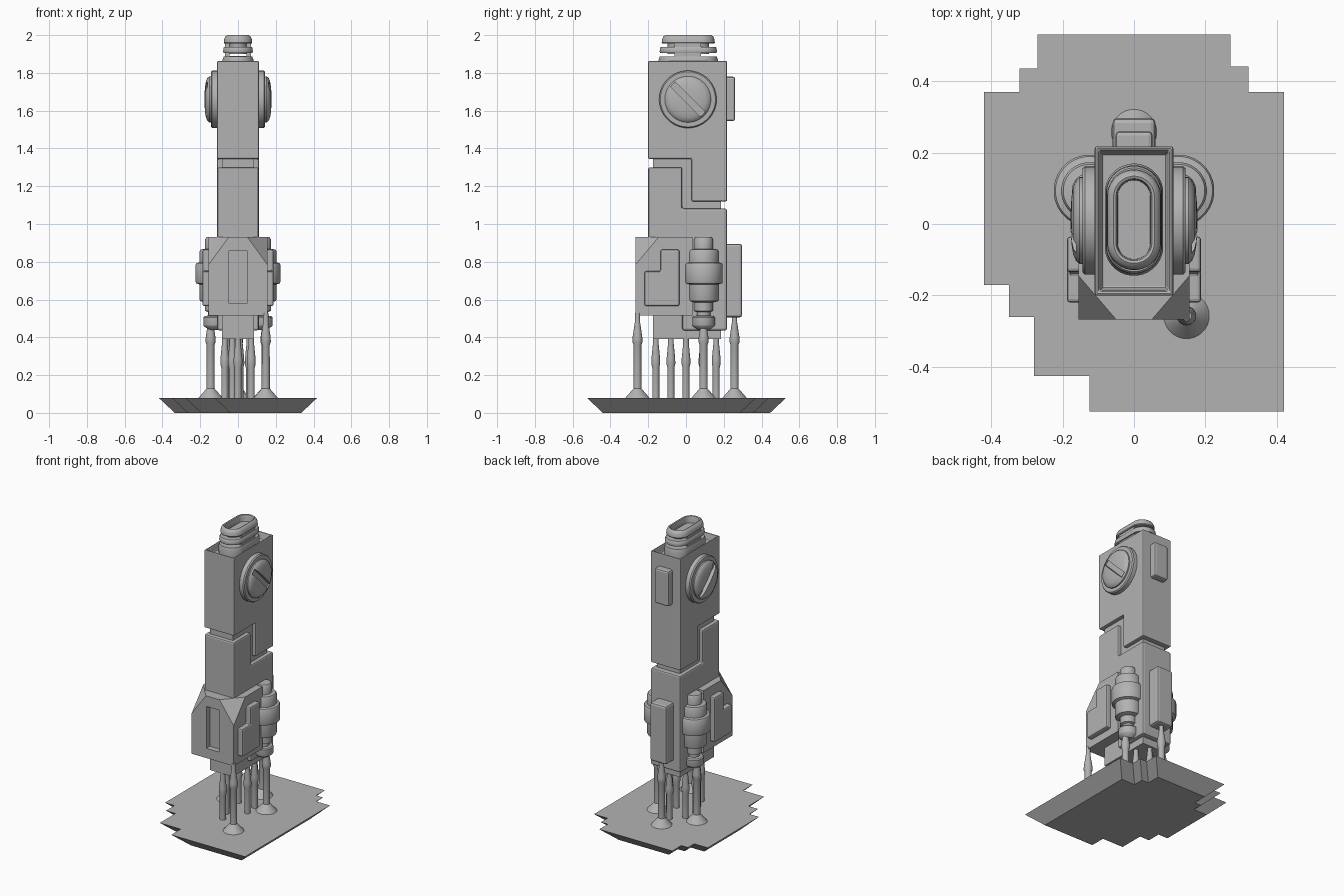
import bpy, bmesh, math
from mathutils import Matrix, Vector

if "Cube" in bpy.data.objects:
    bpy.data.objects.remove(bpy.data.objects["Cube"])

grey = bpy.data.materials.new("plain_grey")
grey.use_nodes = True
GREY = (0.45, 0.45, 0.45, 1)
grey.diffuse_color = GREY
grey.node_tree.nodes["Principled BSDF"].inputs["Base Color"].default_value = GREY


def finish(name, bm, matrix=None, bevel=0, smooth=False):
    if matrix is not None:
        bmesh.ops.transform(bm, matrix=matrix, verts=bm.verts)
    bmesh.ops.recalc_face_normals(bm, faces=bm.faces)
    mesh = bpy.data.meshes.new(name)
    bm.to_mesh(mesh)
    bm.free()
    mesh.materials.append(grey)
    obj = bpy.data.objects.new(name, mesh)
    bpy.context.collection.objects.link(obj)
    if smooth:
        bpy.ops.object.select_all(action='DESELECT')
        obj.select_set(True)
        bpy.context.view_layer.objects.active = obj
        bpy.ops.object.shade_smooth_by_angle(angle=math.radians(35))
    if bevel:
        mod = obj.modifiers.new("Bevel", 'BEVEL')
        mod.width, mod.segments, mod.limit_method = bevel, 2, 'ANGLE'
    return obj


def loft(loops):
    """Closed solid through a list of equal-length point loops."""
    bm = bmesh.new()
    rings = [[bm.verts.new(p) for p in loop] for loop in loops]
    n = len(rings[0])
    for a, b in zip(rings, rings[1:]):
        for i in range(n):
            j = (i + 1) % n
            bm.faces.new((a[i], a[j], b[j], b[i]))
    bm.faces.new(rings[0][::-1])
    bm.faces.new(rings[-1])
    return bm


def stadium(r, z, half=0, n=32):
    """Circle, or an oblong stretched along y by half on each side."""
    angles = [2 * math.pi * (i + 0.5) / n for i in range(n)]
    return [(r * math.cos(a), r * math.sin(a) + math.copysign(half, math.sin(a)), z) for a in angles]


def lathe(name, profile, matrix=None, half=0, n=32):
    return finish(name, loft([stadium(r, z, half, n) for r, z in profile]), matrix, smooth=True)


def prism(profile, x0, x1):
    return loft([[(x, y, z) for y, z in profile] for x in (x0, x1)])


def box(name, x0, x1, y0, y1, z0, z1, bevel=0):
    return finish(name, prism([(y0, z0), (y1, z0), (y1, z1), (y0, z1)], x0, x1), bevel=bevel)


def cut(obj, cutter):
    mod = obj.modifiers.new("Cut", 'BOOLEAN')
    mod.operation, mod.object, mod.solver = 'DIFFERENCE', cutter, 'EXACT'
    depsgraph = bpy.context.evaluated_depsgraph_get()
    mesh = bpy.data.meshes.new_from_object(obj.evaluated_get(depsgraph))
    obj.modifiers.clear()
    obj.data = mesh
    bpy.data.objects.remove(cutter)


# Base plate: stepped outline, sloping inward to the underside
outline = [(-.27, .53), (-.27, .435), (-.32, .435), (-.32, .37), (-.42, .37), (-.42, -.17),
           (-.35, -.17), (-.35, -.26), (-.28, -.26), (-.28, -.425), (-.125, -.425),
           (-.125, -.525), (.42, -.525), (.42, .37), (.32, .37), (.32, .44), (.27, .44), (.27, .53)]
under = []
for i, p in enumerate(outline):
    shift = Vector((0, 0))
    for a, b in ((outline[i - 1], p), (p, outline[(i + 1) % len(outline)])):
        d = (Vector(b) - Vector(a)).normalized()
        shift += Vector((-d.y, d.x)) * .085
    under.append((p[0] + shift.x, p[1] + shift.y, 0))
finish("base_plate", loft([under, [(x, y, .08) for x, y in outline]]))

# Body: inner core and two interlocking shells
box("inner_core", -.085, .085, -.175, .185, .39, 1.75)
bm = prism([(-.2, 1.345), (.03, 1.345), (.03, 1.12), (.217, 1.12), (.217, 1.863), (-.2, 1.863)], -.11, .11)
bmesh.ops.recalc_face_normals(bm, faces=bm.faces)
top = [max(bm.faces, key=lambda f: f.calc_center_median().z)]
bmesh.ops.inset_region(bm, faces=top, thickness=.017)
bmesh.ops.inset_region(bm, faces=top, thickness=.012, depth=-.04)
finish("upper_shell", bm, bevel=.01)
finish("lower_shell", prism([(-.2, .55), (-.02, .55), (-.02, .437), (.217, .437), (.217, 1.082),
                             (-.02, 1.082), (-.02, 1.3), (-.2, 1.3)], -.11, .11), bevel=.01)

# Top cap: oblong rings on a bridge, with a hollow in the top ring
at = Matrix.Translation((0, .012, 0))
lathe("cap_ring_low", [(.08, 1.815), (.082, 1.87), (.076, 1.887)], at, .075)
lathe("cap_ring_mid", [(.076, 1.905), (.079, 1.912), (.077, 1.932), (.072, 1.938)], at, .073)
lathe("cap_ring_top", [(.073, 1.955), (.076, 1.96), (.074, 1.978), (.067, 1.993), (.057, 2),
                       (.05, 1.997), (.046, 1.985), (.044, 1.9), (.03, 1.9)], at, .065)
box("cap_bridge", -.068, .068, -.06, .08, 1.82, 1.89)
for s in (-1, 1):
    box("cap_bridge_side", s * .045, s * .068, -.06, .08, 1.88, 1.965)

# Front housing: box with the two top front corners cut off
bm = bmesh.new()
for s in (-1, 1):
    for p in ((.155, .035, .515), (.155, .035, .93), (.155, -.267, .515),
              (.155, -.145, .93), (.05, -.267, .93), (.155, -.267, .785)):
        bm.verts.new((s * p[0], p[1], p[2]))
bmesh.ops.convex_hull(bm, input=bm.verts)
bmesh.ops.dissolve_limit(bm, angle_limit=.01, verts=bm.verts, edges=bm.edges)
housing = finish("front_housing", bm)
cut(housing, box("slot_cutter", -.047, .047, -.3, -.23, .58, .86))

# Back boxes
box("back_box_upper", -.052, .052, .2, .26, 1.545, 1.78, .012)
box("back_box_lower", -.06, .06, .2, .297, .505, .895, .014)

# Leg profiles
LEG = [(.064, .08), (.06, .085), (.022, .128), (.021, .36), (.027, .375), (.026, .4), (.014, .48), (.014, .53)]
PIPE = [(.019, .07), (.019, .24), (.024, .26), (.023, .29), (.015, .37), (.015, .4)]
CANISTER = [(.03, .44), (.058, .46), (.06, .465), (.06, .505), (.054, .512), (.036, .515), (.036, .535),
            (.05, .54), (.05, .585), (.077, .592), (.08, .6), (.08, .68), (.098, .686), (.101, .695),
            (.101, .785), (.096, .793), (.08, .797), (.08, .855), (.074, .865), (.05, .868),
            (.05, .92), (.043, .93)]
DISC = [(.152, 0), (.152, .03), (.146, .037), (.122, .037), (.122, .045), (.114, .055),
        (.095, .063), (.065, .068), (.03, .07)]

for s, side in ((1, "left"), (-1, "right")):
    # Round side hub with a diagonal slot
    mirror = Matrix.Diagonal((s, 1, 1, 1))
    place = mirror @ Matrix.Translation((.107, .01, 1.66)) @ Matrix.Rotation(math.pi / 2, 4, 'Y')
    hub = lathe(side + "_hub", DISC, place, n=48)
    bm = bmesh.new()
    bmesh.ops.create_cube(bm, size=1, matrix=Matrix.Diagonal((.05, .226, .036, 1)))
    tilt = mirror @ Matrix.Translation((.178, .01, 1.66)) @ Matrix.Rotation(-math.pi / 4, 4, 'X')
    cut(hub, finish("slot_cutter", bm, tilt))
    # L-shaped panel on the housing
    finish(side + "_panel", prism([(-.22, .565), (-.035, .565), (-.035, .865), (-.135, .865),
                                   (-.135, .75), (-.22, .75)], s * .14, s * .188), bevel=.01)
    # Canister and its leg
    lathe(side + "_canister", CANISTER, Matrix.Translation((s * .124, .093, 0)))
    lathe(side + "_leg", LEG, Matrix.Translation((s * .145, .093, 0)), n=24)

# Remaining legs and the pipe cluster
lathe("front_leg", LEG, Matrix.Translation((.147, -.257, 0)), n=24)
lathe("back_leg", LEG, Matrix.Translation((0, .257, 0)), n=24)
for x, y in ((0, -.16), (-.03, -.08), (.07, 0), (-.07, 0), (.06, .09), (-.06, .09), (.01, .16)):
    lathe("pipe", PIPE, Matrix.Translation((x, y, 0)), n=16)
